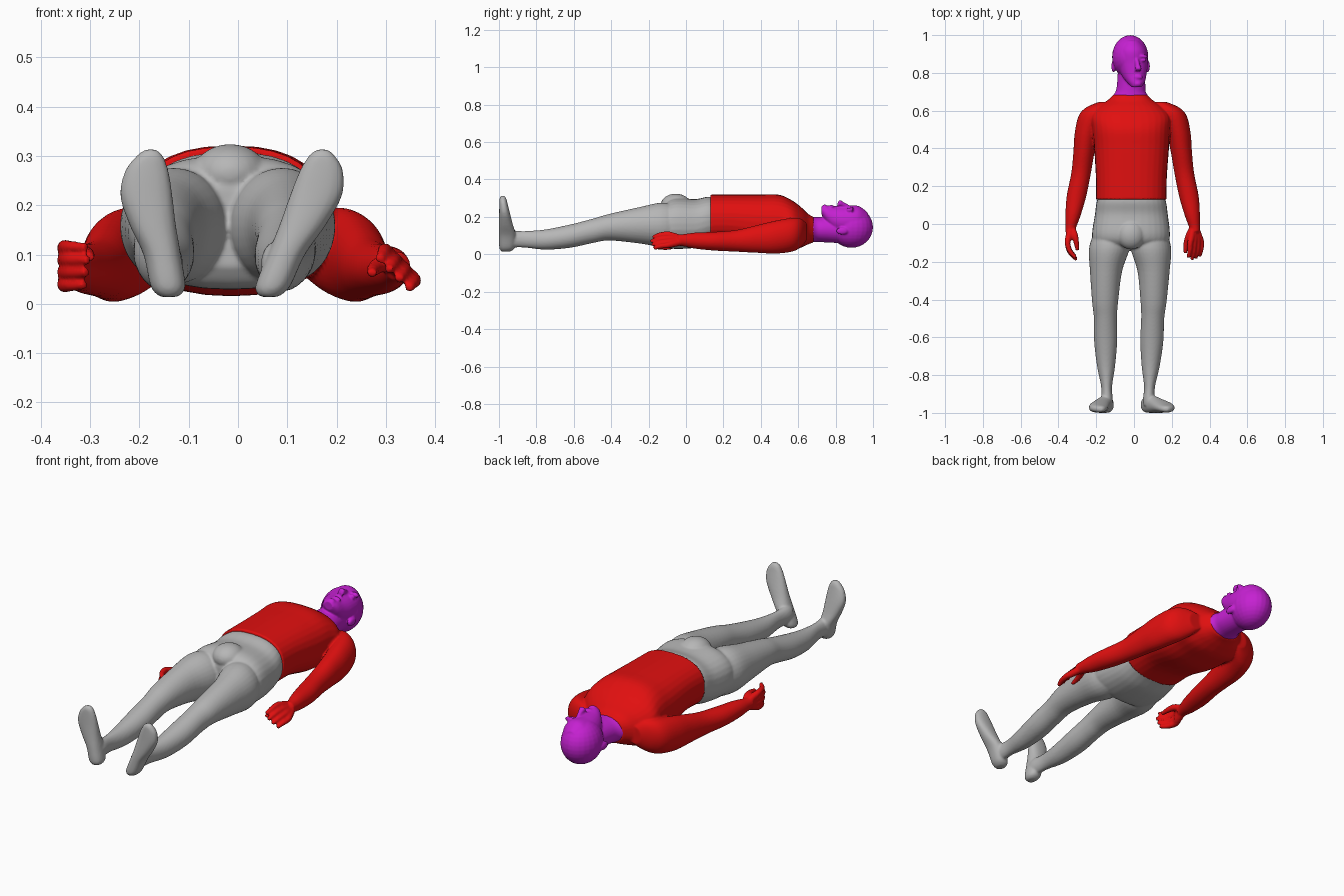
import bpy, bmesh, math
from mathutils import Vector, Matrix

if "Cube" in bpy.data.objects:
    bpy.data.objects.remove(bpy.data.objects["Cube"])


def material(name, color):
    m = bpy.data.materials.new(name)
    m.use_nodes = True
    m.diffuse_color = (*color, 1)
    m.node_tree.nodes["Principled BSDF"].inputs["Base Color"].default_value = (*color, 1)
    return m


purple = material("purple", (0.56, 0.015, 0.64))
red = material("red", (0.75, 0.005, 0.005))
grey = material("grey", (0.47, 0.47, 0.47))


def smooth_path(rings, steps=5):
    """Catmull-Rom interpolation through rings (x, y, z, ru, rv)."""
    p = [rings[0]] + list(rings) + [rings[-1]]
    out = []
    for a, b, c, d in zip(p, p[1:], p[2:], p[3:]):
        for k in range(steps):
            t = k / steps
            out.append([0.5 * (2 * j + (l - i) * t + (2 * i - 5 * j + 4 * l - m) * t * t
                               + (3 * j - i - 3 * l + m) * t ** 3)
                        for i, j, l, m in zip(a, b, c, d)])
    return out + [list(rings[-1])]


def loft(bm, rings, axis=None, up=(0, 0, 1), power=2.0, sides=32):
    """Skin rounded rings; axis fixes the ring normal, else it follows the path."""
    rings = smooth_path(rings)
    centres = [Vector(r[:3]) for r in rings]
    loops = []
    for i, r in enumerate(rings):
        t = Vector(axis) if axis else centres[min(i + 1, len(rings) - 1)] - centres[max(i - 1, 0)]
        u = t.cross(Vector(up)).normalized()
        v = u.cross(t).normalized()
        loop = []
        for k in range(sides):
            a = 2 * math.pi * k / sides
            c, s = math.cos(a), math.sin(a)
            c = math.copysign(abs(c) ** (2 / power), c)
            s = math.copysign(abs(s) ** (2 / power), s)
            loop.append(bm.verts.new(centres[i] + u * c * r[3] + v * s * r[4]))
        loops.append(loop)
    for a, b in zip(loops, loops[1:]):
        for k in range(sides):
            n = (k + 1) % sides
            bm.faces.new((a[k], a[n], b[n], b[k]))
    bm.faces.new(loops[0][::-1])
    bm.faces.new(loops[-1])


def ball(bm, centre, radii):
    bmesh.ops.create_uvsphere(bm, u_segments=24, v_segments=16, radius=1,
                              matrix=Matrix.Translation(centre) @ Matrix.Diagonal((*radii, 1)))


def finish(bm, name, mat, voxel, rounds):
    """Fuse the overlapping lofts into one smooth skin."""
    bmesh.ops.recalc_face_normals(bm, faces=bm.faces)
    mesh = bpy.data.meshes.new(name)
    bm.to_mesh(mesh)
    bm.free()
    mesh.materials.append(mat)
    ob = bpy.data.objects.new(name, mesh)
    bpy.context.collection.objects.link(ob)
    bpy.ops.object.select_all(action='DESELECT')
    bpy.context.view_layer.objects.active = ob
    ob.select_set(True)
    fuse = ob.modifiers.new("fuse", 'REMESH')
    fuse.mode = 'VOXEL'
    fuse.voxel_size = voxel
    soft = ob.modifiers.new("soften", 'SMOOTH')
    soft.factor = 0.5
    soft.iterations = rounds
    for m in ("fuse", "soften"):
        bpy.ops.object.modifier_apply(modifier=m)
    bpy.ops.object.shade_smooth()


Y, Z = (0, 1, 0), (0, 0, 1)

# Head: neck, skull, jaw and face, then features turned slightly to the left
bm = bmesh.new()
loft(bm, [(-.02, .675, .132, .098, .068), (-.018, .70, .132, .08, .067),
          (-.015, .74, .132, .075, .068), (-.015, .82, .13, .07, .07)], Y)
ball(bm, (-.02, .885, .145), (.096, .115, .11))
loft(bm, [(.014, .725, .235, .026, .022), (.01, .75, .215, .047, .047), (.0, .79, .19, .066, .068),
          (-.006, .85, .178, .079, .08), (-.01, .92, .178, .075, .081),
          (-.014, .97, .17, .045, .055)], Y)
loft(bm, [(.014, .875, .25, .009, .012), (.02, .845, .264, .012, .014),
          (.023, .822, .274, .017, .016), (.022, .81, .262, .014, .01)], Y)
ball(bm, (.02, .778, .252), (.027, .013, .012))
ball(bm, (.018, .742, .25), (.022, .016, .016))
for side in (-1, 1):
    ball(bm, (.016 + side * .034, .888, .24), (.026, .008, .015))
    ball(bm, (.016 + side * .034, .868, .236), (.016, .009, .013))
    ball(bm, (-.018 + side * .09, .835, .125), (.012, .032, .02))
finish(bm, "head", purple, .005, 3)

# Upper body: torso, arms and hands
bm = bmesh.new()
loft(bm, [(-.015, .13, .187, .187, .132), (-.014, .25, .187, .188, .132),
          (-.013, .40, .17, .198, .15), (-.015, .50, .167, .205, .151),
          (-.018, .57, .153, .21, .133), (-.02, .62, .143, .17, .105),
          (-.02, .655, .134, .12, .08), (-.02, .682, .132, .092, .069)], Y, power=2.4)
arm = [(-.15, .645, .12, .04, .045), (-.19, .615, .115, .066, .075), (-.222, .57, .105, .072, .09),
       (-.25, .48, .092, .064, .088), (-.265, .38, .082, .056, .074), (-.28, .27, .072, .052, .058),
       (-.304, .15, .07, .052, .05), (-.322, .05, .073, .041, .043), (-.333, -.01, .075, .03, .033),
       (-.338, -.04, .076, .026, .03)]
loft(bm, arm, Y)
loft(bm, [(-.014 - x, *rest) for x, *rest in arm], Y)


def hand(wrist, index, pinky, curl, thumb):
    """Four curled fingers fanned between two knuckles, and a thumb."""
    wrist, index, pinky, curl = map(Vector, (wrist, index, pinky, curl))
    spread = (pinky - index) * 0.25
    for i in range(4):
        f = i / 3
        length = 1 - 0.18 * abs(f - 0.4) * 2
        knuckle = index.lerp(pinky, f)
        start = wrist + spread * (f - 0.5)
        mid = knuckle + Vector((0, -.05, 0)) * length + curl * 0.25
        tip = mid + (Vector((0, -.042, 0)) + curl * 0.75) * length
        loft(bm, [(*start, .018, .018), (*start.lerp(knuckle, .6), .018, .018),
                  (*knuckle, .015, .015), (*mid, .013, .013), (*tip, .009, .009)], sides=14)
    loft(bm, [(*p, r, r) for p, r in zip(thumb, (.016, .017, .014, .009))], sides=14)


hand((-.335, -.02, .075), (-.352, -.10, .115), (-.352, -.10, .038), (.05, 0, 0),
     [(-.328, -.02, .085), (-.313, -.06, .1), (-.305, -.10, .1), (-.3, -.14, .095)])
hand((.32, -.02, .075), (.298, -.10, .108), (.357, -.10, .048), (-.012, 0, -.02),
     [(.31, -.02, .08), (.29, -.06, .08), (.275, -.11, .07), (.272, -.155, .062)])
finish(bm, "upper_body", red, .0055, 3)

# Lower body: pelvis, legs and feet
bm = bmesh.new()
loft(bm, [(-.014, .18, .187, .16, .11), (-.014, .12, .182, .183, .126), (-.014, .05, .165, .193, .13),
          (-.016, -.05, .165, .206, .136), (-.016, -.10, .16, .195, .122),
          (-.016, -.13, .155, .14, .08)], Y, power=2.4)
ball(bm, (-.016, -.055, .265), (.075, .08, .059))
leg = [(-.12, -.04, .155, .09, .105), (-.131, -.13, .158, .107, .118), (-.148, -.25, .155, .085, .097),
       (-.153, -.41, .145, .069, .071), (-.151, -.50, .125, .061, .065), (-.15, -.62, .097, .061, .062),
       (-.148, -.75, .079, .048, .054), (-.145, -.86, .08, .029, .044), (-.143, -.93, .082, .031, .045),
       (-.143, -.96, .082, .028, .04)]
foot = [(-.14, -.963, .014, .018, .022), (-.142, -.957, .035, .035, .041), (-.154, -.955, .1, .038, .045),
        (-.173, -.963, .16, .047, .037), (-.186, -.97, .22, .053, .029), (-.185, -.976, .27, .044, .022),
        (-.179, -.979, .3, .027, .017), (-.177, -.98, .313, .012, .009)]


def other_leg(rings, splay=0):
    return [(-.04 - x + .03 * (y + .1) + splay * (z - .06), y, z, a, b) for x, y, z, a, b in rings]


for rings in (leg, other_leg(leg)):
    loft(bm, rings, Y)
for rings in (foot, other_leg(foot, .24)):
    loft(bm, rings, Z, up=Y, power=2.3)
finish(bm, "lower_body", grey, .006, 4)
